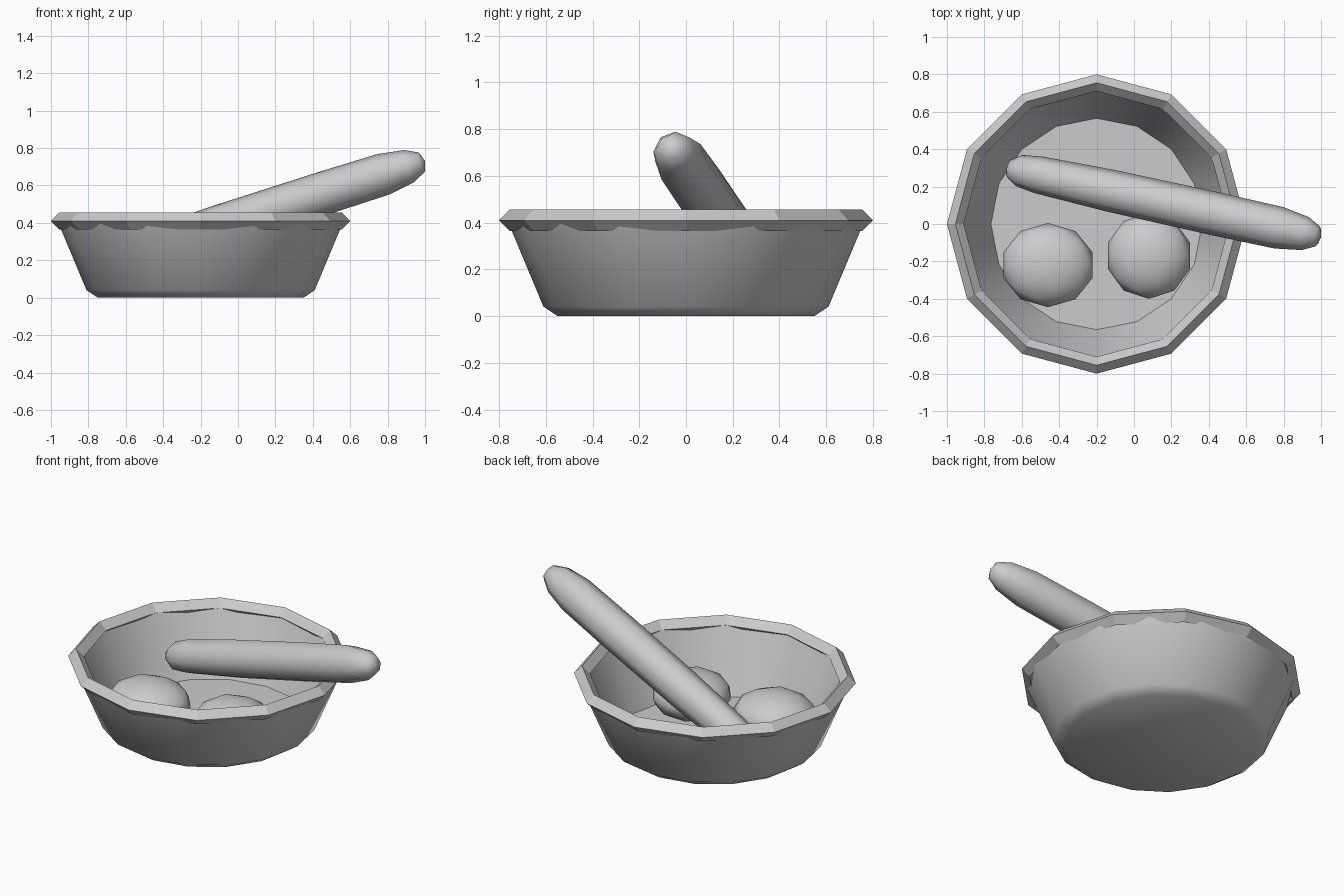
import bpy, math
from mathutils import Vector

cube = bpy.data.objects.get("Cube")
if cube:
    bpy.data.objects.remove(cube, do_unlink=True)

GREY = (0.6, 0.6, 0.6, 1)
stone = bpy.data.materials.new("stone_grey")
stone.use_nodes = True
stone.diffuse_color = GREY
stone.node_tree.nodes["Principled BSDF"].inputs["Base Color"].default_value = GREY


def finish(obj, name, smooth=None):
    obj.name = name
    obj.data.materials.append(stone)
    bpy.ops.object.select_all(action="DESELECT")
    obj.select_set(True)
    bpy.context.view_layer.objects.active = obj
    if smooth:
        bpy.ops.object.shade_smooth_by_angle(angle=math.radians(smooth))
    return obj


def lathe(name, profile, sides, closed=False, smooth=None):
    """Spin (radius, height) points round z; zero radius makes a pole."""
    verts, rings, faces = [], [], []
    for r, z in profile:
        n = sides if r > 0 else 1
        rings.append([len(verts) + i % n for i in range(sides)])
        for i in range(n):
            a = 2 * math.pi * i / sides
            verts.append((r * math.cos(a), r * math.sin(a), z))
    pairs = list(zip(rings, rings[1:]))
    if closed:
        pairs.append((rings[-1], rings[0]))
    for low, high in pairs:
        for i in range(sides):
            j = (i + 1) % sides
            quad = (low[i], low[j], high[j], high[i])
            faces.append(list(dict.fromkeys(quad)))
    mesh = bpy.data.meshes.new(name)
    mesh.from_pydata(verts, [], faces)
    obj = bpy.data.objects.new(name, mesh)
    bpy.context.collection.objects.link(obj)
    return finish(obj, name, smooth)


# Bowl: thick wall with a chamfered foot and a flat floor
bowl = lathe("bowl", [(0, 0), (0.55, 0), (0.61, 0.04), (0.765, 0.41),
                      (0.72, 0.41), (0.565, 0.035), (0, 0.035)], 16, smooth=50)
bowl.location.x = -0.2

# Rim: twelve-sided ring with a diamond cross-section
R, T, H = 0.755, 0.045, 0.41
rim = lathe("rim", [(R, H - T), (R + T, H), (R, H + T), (R - T, H)], 12, closed=True)
rim.location.x = -0.2

# Pestle: long rounded rod leaning on the rim
start, end = Vector((-0.68, 0.30, 0.20)), Vector((1.0, -0.07, 0.73))
axis = end - start
L = axis.length
shape = [(0, 0), (0.05, 0.015), (0.085, 0.07), (0.1, 0.18), (0.113, 0.6), (0.116, 1.2),
         (0.113, L - 0.24), (0.09, L - 0.09), (0.055, L - 0.02), (0, L)]
pestle = lathe("pestle", shape, 8, smooth=70)
pestle.rotation_euler = axis.to_track_quat("Z", "Y").to_euler()
pestle.location = start

# Two flattened balls resting on the floor
for name, centre, scale in (("left_ball", (0.08, -0.17, 0.17), (0.23, 0.23, 0.14)),
                            ("right_ball", (-0.46, -0.22, 0.17), (0.25, 0.225, 0.14))):
    bpy.ops.mesh.primitive_ico_sphere_add(subdivisions=2, radius=1, location=centre)
    ball = finish(bpy.context.object, name, smooth=70)
    ball.scale = scale
